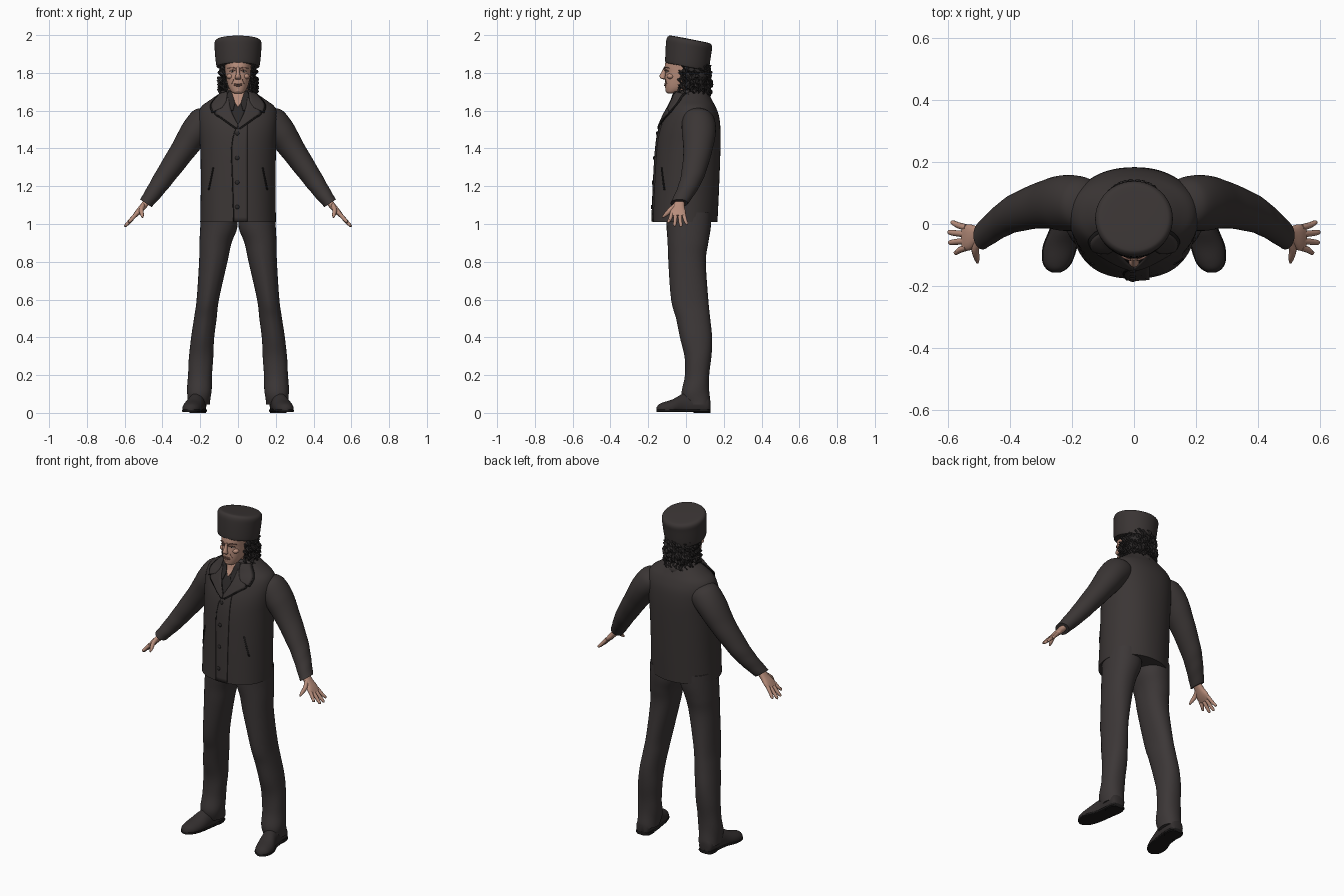
import bpy, bmesh, math, random
from mathutils import Vector
from mathutils.bvhtree import BVHTree

if "Cube" in bpy.data.objects:
    bpy.data.objects.remove(bpy.data.objects["Cube"])
random.seed(4)
X, Y, Z = Vector((1, 0, 0)), Vector((0, 1, 0)), Vector((0, 0, 1))


def material(name, rgb):
    m = bpy.data.materials.new(name)
    m.use_nodes = True
    m.diffuse_color = (*rgb, 1)
    node = m.node_tree.nodes["Principled BSDF"]
    node.inputs["Base Color"].default_value = (*rgb, 1)
    node.inputs["Roughness"].default_value = 0.8
    return m


coat_cloth = material("charcoal coat", (.043, .036, .035))
trouser_cloth = material("charcoal trousers", (.045, .038, .038))
hat_felt = material("hat wool", (.042, .035, .034))
shirt_cloth = material("dark shirt", (.024, .021, .021))
seam_dark = material("seam black", (.012, .011, .011))
shoe_leather = material("shoe leather", (.032, .027, .027))
hair_dark = material("dark hair", (.026, .023, .023))
skin = material("skin", (.48, .27, .20))
lip = material("lip and brow shade", (.22, .11, .085))
eye_white = material("eye white", (.5, .46, .42))


def finish(name, bm, mat):
    bmesh.ops.recalc_face_normals(bm, faces=bm.faces)
    me = bpy.data.meshes.new(name)
    bm.to_mesh(me)
    bm.free()
    me.materials.append(mat)
    ob = bpy.data.objects.new(name, me)
    bpy.context.collection.objects.link(ob)
    return ob


def smooth_path(rows, steps):
    """Catmull-Rom through rows of numbers."""
    rows = [Vector(r) for r in rows]
    out = []
    for i in range(len(rows) - 1):
        b, c = rows[i], rows[i + 1]
        a, d = rows[max(i - 1, 0)], rows[min(i + 2, len(rows) - 1)]
        for k in range(steps):
            t = k / steps
            out.append(b + (c - a) * (t / 2) + (a * 2 - b * 5 + c * 4 - d) * (t * t / 2)
                       + (b * 3 - a - c * 3 + d) * (t ** 3 / 2))
    return out + [rows[-1]]


def loft(name, rings, mat, u=X, v=Y, n=2.0, sides=32, steps=4, side=1, fold=None, floor=None):
    """Skin over rings (x, y, z, radius along u, radius along v)."""
    bm = bmesh.new()
    loops = []
    path = smooth_path(rings, steps)
    for i, r in enumerate(path):
        loop = []
        for k in range(sides):
            a = math.tau * k / sides
            c, s = math.cos(a), math.sin(a)
            c, s = [math.copysign(abs(q) ** (2 / n), q) for q in (c, s)]
            f = fold(i / (len(path) - 1), a) if fold else 1
            p = Vector(r[:3]) + (u * c * r[3] + v * s * r[4]) * f
            if floor is not None:
                p.z = max(p.z, floor)
            p.x *= side
            loop.append(bm.verts.new(p))
        loops.append(loop)
    for a, b in zip(loops, loops[1:]):
        for k in range(sides):
            j = (k + 1) % sides
            bm.faces.new((a[k], a[j], b[j], b[k]))
    bm.faces.new(loops[0])
    bm.faces.new(loops[-1])
    return finish(name, bm, mat)


def surface(ob):
    me = ob.data
    return BVHTree.FromPolygons([v.co for v in me.vertices], [p.vertices for p in me.polygons])


def drape(name, tree, edge_a, edge_b, mat, lift=.004, thick=.004, side=1, back=False, across=6):
    """Thin plate between two (x, z) edges, laid onto a surface."""
    bm = bmesh.new()
    rows = []
    d = -1 if back else 1
    for a, b in zip(smooth_path(edge_a, 5), smooth_path(edge_b, 5)):
        row = []
        for k in range(across + 1):
            q = a.lerp(b, k / across)
            start = Vector((q[0] * side, -d, q[1]))
            hit = tree.ray_cast(start, Y * d)[0]
            if hit is None:
                hit = tree.find_nearest(Vector((q[0] * side, -.06 * d, q[1])))[0]
            row.append(bm.verts.new(hit - Y * d * lift))
        rows.append(row)
    for a, b in zip(rows, rows[1:]):
        for k in range(across):
            bm.faces.new((a[k], a[k + 1], b[k + 1], b[k]))
    ob = finish(name, bm, mat)
    mod = ob.modifiers.new("thickness", 'SOLIDIFY')
    mod.thickness, mod.offset = thick, 0
    return ob


def ball(name, centre, radii, mat):
    bm = bmesh.new()
    bmesh.ops.create_uvsphere(bm, u_segments=16, v_segments=10, radius=1)
    for v in bm.verts:
        v.co = Vector([c + r * p for c, r, p in zip(centre, radii, v.co)])
    return finish(name, bm, mat)


# Coat body, from hem to collar: height, half width, front, back
coat_rows = [(1.01, .2, -.178, .165), (1.2, .198, -.17, .175), (1.4, .2, -.157, .183),
             (1.5, .207, -.14, .183), (1.57, .21, -.113, .175), (1.62, .195, -.088, .157),
             (1.655, .15, -.07, .138), (1.69, .1, -.06, .118), (1.71, .075, -.045, .1)]
coat = loft("coat_body", [(0, (f + b) / 2, z, w, (b - f) / 2) for z, w, f, b in coat_rows],
            coat_cloth, n=2.15, sides=64,
            fold=lambda t, a: 1 + .008 * math.sin(5 * a + 9 * t) * max(0, 1 - t * 1.5))
coat_tree = surface(coat)
drape("shirt_front", coat_tree, [(-.06, 1.69), (-.04, 1.61), (-.004, 1.52)],
      [(.06, 1.69), (.04, 1.61), (.004, 1.52)], shirt_cloth, .003)
drape("open_neck", coat_tree, [(-.04, 1.7), (-.026, 1.66), (-.002, 1.62)],
      [(.04, 1.7), (.026, 1.66), (.002, 1.62)], skin, .007)
drape("front_overlap", coat_tree, [(0, 1.53), (-.03, 1.42), (-.026, 1.2), (-.02, 1.012)],
      [(.05, 1.53), (.05, 1.42), (.05, 1.2), (.05, 1.012)], coat_cloth, .003, .008)
drape("front_edge_seam", coat_tree, [(-.004, 1.53), (-.035, 1.42), (-.031, 1.2), (-.025, 1.012)],
      [(.001, 1.53), (-.03, 1.42), (-.026, 1.2), (-.02, 1.012)], seam_dark, .004, across=2)
for z in (1.48, 1.35, 1.22, 1.09):
    y = coat_tree.ray_cast(Vector((-.004, -1, z)), Y)[0].y
    ball("coat_button", (-.004, y - .008, z), (.011, .005, .011), shirt_cloth)
for s, tag in ((1, "left"), (-1, "right")):
    drape(tag + "_shirt_collar", coat_tree, [(.052, 1.7), (.06, 1.65), (.034, 1.6)],
          [(.035, 1.7), (.018, 1.645), (.026, 1.6)], shirt_cloth, .011, side=s)
    lapel_out = [(.07, 1.655), (.118, 1.592), (.085, 1.563), (.004, 1.505)]
    lapel_in = [(.05, 1.67), (.042, 1.62), (.026, 1.575), (0, 1.525)]
    drape(tag + "_lapel_seam", coat_tree, [(x + .006, z - .005) for x, z in lapel_out],
          lapel_in, seam_dark, .006, side=s)
    drape(tag + "_lapel", coat_tree, lapel_out, lapel_in, coat_cloth, .011, .007, side=s)
    drape(tag + "_collar_point_seam", coat_tree, [(.1, 1.688), (.146, 1.632), (.138, 1.587)],
          [(.055, 1.69), (.06, 1.645), (.08, 1.606)], seam_dark, .008, side=s)
    drape(tag + "_collar_point", coat_tree, [(.096, 1.69), (.14, 1.634), (.131, 1.594)],
          [(.058, 1.7), (.062, 1.65), (.085, 1.615)], coat_cloth, .014, .007, side=s)
    drape(tag + "_pocket_welt", coat_tree, [(.128, 1.3), (.152, 1.18)], [(.134, 1.3), (.158, 1.18)],
          seam_dark, .003, side=s, across=2)

# Turned collar round the back of the neck
bm = bmesh.new()
profile = [(.062, .085, 1.675), (.07, .088, 1.705), (.082, .094, 1.708), (.105, .11, 1.685), (.122, .122, 1.655)]
rows = []
for k in range(25):
    a = math.radians(-25 + 230 * k / 24)
    rows.append([bm.verts.new((rx * math.cos(a), .015 + ry * math.sin(a), z)) for rx, ry, z in profile])
for a, b in zip(rows, rows[1:]):
    for k in range(len(profile) - 1):
        bm.faces.new((a[k], a[k + 1], b[k + 1], b[k]))
finish("coat_collar", bm, coat_cloth).modifiers.new("thickness", 'SOLIDIFY').thickness = .008

# Sleeves, hands, trousers and shoes, left then right
arm_u, hand_u = Vector((.83, 0, .56)), Vector((.75, 0, .66))
for s, tag in ((1, "left"), (-1, "right")):
    loft(tag + "_sleeve", [(.13, .06, 1.585, .055, .06), (.165, .065, 1.555, .083, .085),
                           (.225, .068, 1.488, .079, .09), (.295, .062, 1.385, .066, .076),
                           (.385, .035, 1.255, .054, .062), (.44, .002, 1.175, .045, .053),
                           (.488, -.036, 1.11, .036, .046)], coat_cloth, arm_u, steps=8, side=s,
         fold=lambda t, a: 1 + .022 * math.sin(46 * t + 2 * math.sin(a)) * max(0, t - .25))
    loft(tag + "_palm", [(.478, -.034, 1.122, .019, .026), (.505, -.038, 1.09, .017, .03),
                         (.53, -.043, 1.062, .015, .042), (.55, -.045, 1.04, .01, .04)],
         skin, hand_u, n=2.5, sides=20, side=s)
    for base, tip, x in ((-.012, .004, .59), (-.033, -.027, .6), (-.055, -.06, .598), (-.076, -.092, .58)):
        z = 1.045 - (x - .545) * 1.08
        mid = (base + tip) / 2
        loft(tag + "_finger", [(.54, base, 1.052, .011, .011), (.545 + (x - .545) / 2, mid, (1.045 + z) / 2, .01, .01),
                               (x - .006, tip, z + .007, .008, .008), (x, tip, z, .003, .003)],
             skin, hand_u, sides=10, side=s)
    loft(tag + "_thumb", [(.503, -.055, 1.095, .013, .016), (.512, -.083, 1.073, .012, .014),
                          (.508, -.108, 1.05, .01, .01), (.505, -.125, 1.035, .004, .004)],
         skin, X, Vector((0, .6, -.8)), sides=12, side=s)

    def trouser_fold(t, a):
        crease = .05 * max(0, 1 - abs(a - 1.5 * math.pi) / .3) * min(1, 3 * t)
        return 1 + crease + .03 * max(0, t - .6) * 2 * math.sin(38 * t + 3 * math.sin(a))

    loft(tag + "_trouser_leg", [(.1, .015, 1.06, .095, .12), (.102, .015, .98, .098, .116),
                                (.119, .012, .9, .085, .106), (.131, .008, .8, .075, .097),
                                (.16, .022, .6, .059, .096), (.173, .04, .5, .06, .088),
                                (.187, .055, .4, .061, .083), (.195, .065, .3, .064, .07),
                                (.201, .06, .2, .064, .062), (.205, .052, .11, .064, .072),
                                (.207, .062, .045, .058, .066)], trouser_cloth, n=2.2, steps=5, side=s,
         fold=trouser_fold)
    shoe = [(.212, .13, .03, .02, .03), (.212, .115, .04, .042, .05), (.214, .05, .045, .046, .062),
            (.222, -.01, .04, .046, .064), (.238, -.07, .028, .053, .044), (.247, -.12, .022, .046, .034),
            (.25, -.145, .02, .03, .024), (.251, -.157, .016, .01, .01)]
    loft(tag + "_shoe", shoe, shoe_leather, X, Z, sides=28, side=s, floor=.016)
    loft(tag + "_sole", [(x, y, .011, w + .003, .007) for x, y, z, w, h in shoe], seam_dark, X, Z, n=5, side=s)
    loft(tag + "_heel", [(.213, .085, 0, .044, .045), (.213, .085, .02, .045, .046)], seam_dark, n=3, side=s)
    loft(tag + "_shoe_collar", [(.216, .03, .075, .046, .06), (.214, .04, .105, .042, .05)], shoe_leather, side=s)

# Neck and head
loft("neck", [(0, .03, 1.6, .06, .065), (0, .015, 1.67, .054, .06), (0, .005, 1.75, .052, .06)], skin)
head = loft("head", [(0, -.075, 1.69, .014, .018), (0, -.068, 1.697, .032, .036), (0, -.05, 1.715, .046, .059),
                     (0, -.033, 1.74, .056, .079), (0, -.02, 1.775, .064, .091), (0, -.015, 1.805, .068, .094),
                     (0, -.013, 1.83, .07, .1), (0, -.005, 1.87, .074, .1), (0, 0, 1.92, .06, .08)],
            skin, n=2.2, sides=40)
head_tree = surface(head)
loft("nose", [(0, -.109, 1.83, .007, .008), (0, -.117, 1.805, .009, .012), (0, -.124, 1.785, .013, .016),
              (0, -.122, 1.772, .017, .013), (0, -.113, 1.766, .012, .008)], skin, sides=16)
for z, name in ((1.741, "upper_lip"), (1.733, "lower_lip")):
    ball(name, (0, -.108, z), (.023, .008, .0045), lip)
ball("chin", (0, -.093, 1.708), (.022, .016, .014), skin)
for s, tag in ((1, "left"), (-1, "right")):
    ball(tag + "_cheekbone", (.041 * s, -.082, 1.782), (.02, .019, .015), skin)
    ball(tag + "_eye", (.029 * s, -.1, 1.808), (.012, .006, .005), eye_white)
    ball(tag + "_iris", (.029 * s, -.1045, 1.808), (.004, .003, .0045), seam_dark)
    drape(tag + "_eyelid", head_tree, [(.014, 1.813), (.03, 1.817), (.046, 1.81)],
          [(.014, 1.81), (.03, 1.8135), (.046, 1.807)], lip, .004, side=s)
    drape(tag + "_eyebrow", head_tree, [(.01, 1.824), (.03, 1.832), (.052, 1.826)],
          [(.01, 1.819), (.03, 1.826), (.052, 1.823)], lip, .004, .006, side=s)
    drape(tag + "_cheek_crease", head_tree, [(.021, 1.768), (.032, 1.742)], [(.023, 1.768), (.034, 1.742)],
          lip, .002, .002, side=s, across=2)

# Hair: a base behind the face and rows of hanging curls
loft("hair_base", [(0, .05, 1.70, .07, .055), (0, .045, 1.74, .09, .075), (0, .04, 1.8, .09, .08),
                   (0, .035, 1.86, .085, .08)], hair_dark, n=2.2)
for row in range(4):
    for k in range(26):
        a = math.radians(-46 + 272 * (k + random.random() * .6) / 25.6)
        top = 1.845 - row * .036 + random.uniform(-.008, .008)
        grow = .088 + .005 * min(row, 2)
        spin, turns = random.uniform(0, 6), random.uniform(1, 1.7)
        pts = []
        for i in range(12):
            t = i / 11
            w = spin + math.tau * turns * t
            r = grow + .008 * math.cos(w)
            thick = .009 * (1 - .6 * t)
            pts.append((r * math.cos(a) + .007 * math.sin(w) * -math.sin(a),
                        .034 + r * .98 * math.sin(a) + .007 * math.sin(w) * math.cos(a),
                        top - .055 * t, thick, thick))
        loft("hair_curl", pts, hair_dark, sides=7, steps=1)

# Tall round hat, tipped back
tilt = Vector((0, .98, -.19))
loft("hat", [(0, .004, 1.832, .108, .11), (0, .004, 1.836, .114, .116), (0, .008, 1.87, .119, .12),
             (0, .014, 1.93, .124, .123), (0, .018, 1.957, .125, .123), (0, .02, 1.972, .118, .116),
             (0, .021, 1.978, .1, .1), (0, .022, 1.979, .04, .04)], hat_felt, X, tilt, sides=48)

# Smooth shading with crisp edges
bpy.ops.object.select_all(action='DESELECT')
for ob in bpy.context.collection.objects:
    if ob.type == 'MESH':
        ob.select_set(True)
        bpy.context.view_layer.objects.active = ob
bpy.ops.object.shade_smooth_by_angle(angle=math.radians(40))
